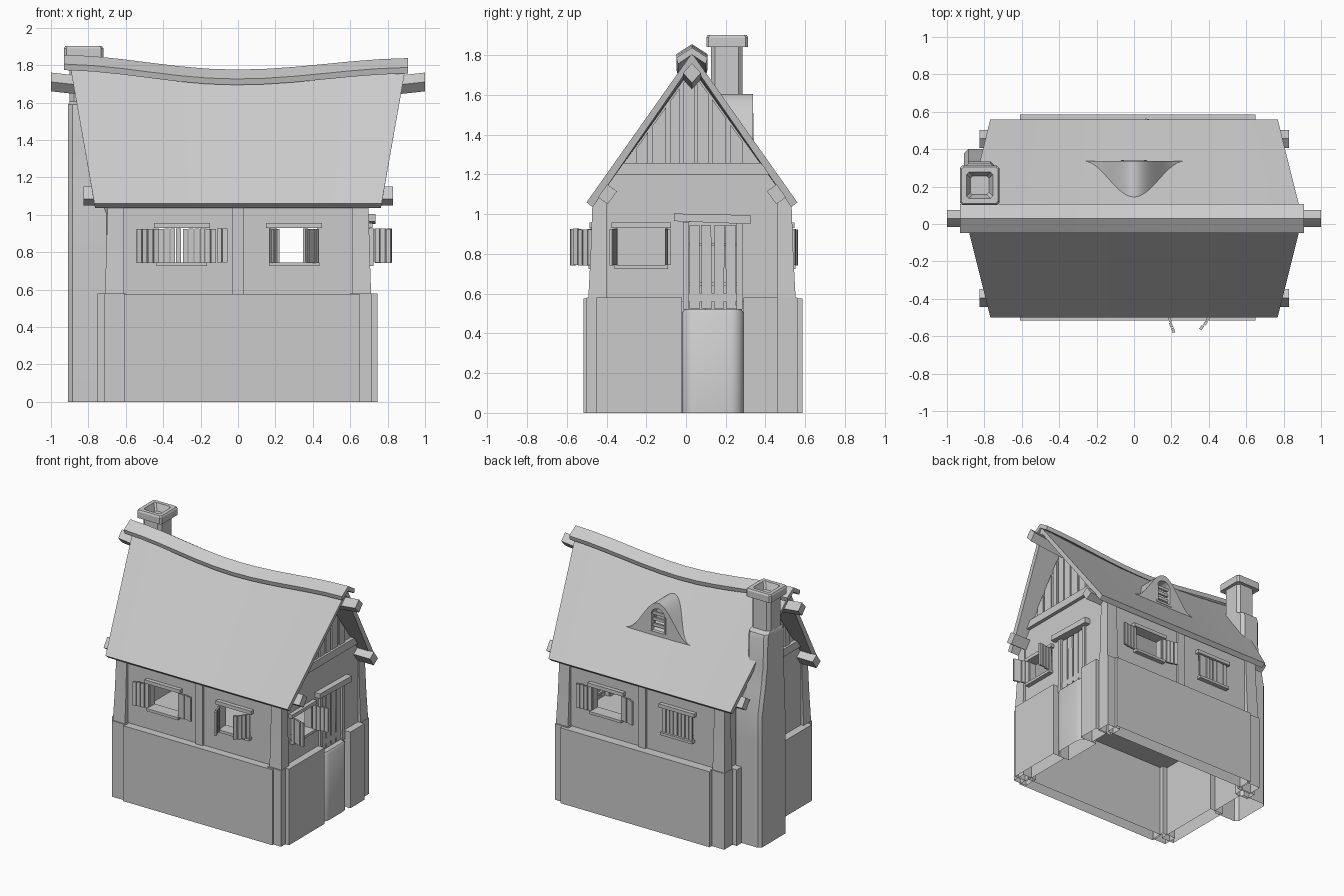
import bpy, bmesh, math, random
from mathutils import Matrix, Vector

if "Cube" in bpy.data.objects:
    bpy.data.objects.remove(bpy.data.objects["Cube"])
random.seed(4)
CY = 0.03          # the house axis in y
I = Matrix.Identity(4)


def loft(name, rings, M=I, smooth=False, bottom=True):
    """Skin a list of equal-length point rings and cap the ends."""
    bm = bmesh.new()
    vs = [[bm.verts.new(M @ Vector(p)) for p in r] for r in rings]
    n = len(vs[0])
    for a, b in zip(vs, vs[1:]):
        for i in range(n):
            bm.faces.new((a[i], a[(i + 1) % n], b[(i + 1) % n], b[i]))
    first = bm.faces.new(vs[0])
    bm.faces.new(vs[-1])
    bmesh.ops.recalc_face_normals(bm, faces=bm.faces)
    if not bottom:
        bmesh.ops.delete(bm, geom=[first], context='FACES_ONLY')
    me = bpy.data.meshes.new(name)
    bm.to_mesh(me)
    bm.free()
    ob = bpy.data.objects.new(name, me)
    bpy.context.collection.objects.link(ob)
    if smooth:
        bpy.ops.object.select_all(action='DESELECT')
        ob.select_set(True)
        bpy.context.view_layer.objects.active = ob
        bpy.ops.object.shade_smooth_by_angle(angle=math.radians(40))
    return ob


def rect(x0, x1, y0, y1, z):
    return [(x0, y0, z), (x1, y0, z), (x1, y1, z), (x0, y1, z)]


def octo(x0, x1, y0, y1, z, c):
    """Rectangle with cut corners."""
    return [(x0 + c, y0, z), (x1 - c, y0, z), (x1, y0 + c, z), (x1, y1 - c, z),
            (x1 - c, y1, z), (x0 + c, y1, z), (x0, y1 - c, z), (x0, y0 + c, z)]


def box(name, x0, x1, y0, y1, z0, z1, M=I, bottom=True):
    return loft(name, [rect(x0, x1, y0, y1, z0), rect(x0, x1, y0, y1, z1)], M, bottom=bottom)


def cut(ob, cutters):
    for c in cutters:
        m = ob.modifiers.new("cut", 'BOOLEAN')
        m.operation, m.solver, m.object = 'DIFFERENCE', 'EXACT', c
        bpy.context.view_layer.objects.active = ob
        bpy.ops.object.modifier_apply(modifier=m.name)
    for c in cutters:
        bpy.data.objects.remove(c)


def place(x, y, deg):
    return Matrix.Translation((x, y, 0)) @ Matrix.Rotation(math.radians(deg), 4, 'Z')


# stone base, open underneath: long slabs, gable slabs, corner stones
box("front_stone_slab", -.61, .65, -.515, -.42, 0, .575, bottom=False)
box("back_stone_slab", -.61, .65, .48, .585, 0, .575, bottom=False)
for y0, y1 in ((-.45, -.02), (.29, .46)):
    box("right_stone_slab", .64, .745, y0, y1, 0, .58, bottom=False)
for y0, y1 in ((-.45, .1), (.38, .46)):
    box("left_stone_slab", -.75, -.64, y0, y1, 0, .58, bottom=False)
for sx in (-1, 1):
    for sy in (-1, 1):
        xs, ys = sorted((sx * .6, sx * .715)), sorted((CY + sy * .42, CY + sy * .53))
        box("corner_stone", *xs, *ys, 0, .58, bottom=False)

        # tapered timber corner post
        def post(hx, hy, z):
            return rect(*sorted((sx * .61, sx * hx)), *sorted((CY + sy * .43, CY + sy * hy)), z)
        loft("corner_post", [post(.712, .522, .57), post(.704, .51, .8), post(.697, .5, 1.08)])

# door step with rounded vertical edges
step = []
for z, d in ((0, 0), (.505, 0), (.52, .012)):
    ring = [(.6, -.02 + d, z)]
    for cy, a0 in ((.05, -90), (.22, 0)):
        for k in range(6):
            a = math.radians(a0 + k * 18)
            ring.append((.665 + (.07 - d) * math.cos(a), cy + (.07 - d) * math.sin(a), z))
    step.append(ring + [(.6, .29 - d, z)])
loft("door_step", step, smooth=True, bottom=False)

# walls: hollow box with floor and openings
walls = box("walls", -.69, .69, CY - .485, CY + .485, .56, 1.06)
W = {"front_left": (place(-.3, -.455, 0), 168, 172), "front_right": (place(.3, -.455, 0), 72, 55),
     "back_left": (place(-.3, .515, 180), 0, 0), "back_right": (place(.3, .515, 180), 174, 166),
     "side": (place(.69, -.225, 90), 105, 98)}
cutters = [box("cut_inside", -.63, .63, CY - .425, CY + .425, .6, 1.5)]
cutters += [box("cut_window", -.125, .125, -.1, .1, .745, .93, M) for M, a, b in W.values()]
cutters.append(box("cut_door", .6, .8, .01, .26, .6, .96))
cut(walls, cutters)


# windows: lintel, sill and plank shutters
def window(name, M, left, right):
    box(name + "_lintel", -.15, .15, -.03, .03, .93, .957, M)
    box(name + "_sill", -.135, .135, -.035, .03, .725, .745, M)
    for s, ang in ((-1, left), (1, right)):
        H = M @ place(s * .125, -.012, s * ang)
        for k in range(4):
            x = sorted((-s * (.001 + k * .031), -s * (.027 + k * .031)))
            j, d = random.uniform(-.002, .002), .003 * (k % 2)
            box(name + "_shutter_plank", *x, -.008 + d, .006 + d, .743 + j, .925 + j, H)


for key, (M, a, b) in W.items():
    window(key + "_window", M, a, b)

# centre posts on the long walls
for sy in (-1, 1):
    box("centre_post", -.03, .03, *sorted((CY + sy * .44, CY + sy * .5)), .57, 1.07)

# door: frame and loose planks
loft("door_lintel", [[(x, -.06, .965), (x, .325, .95), (x, .325, .995), (x, -.06, 1.003)] for x in (.64, .735)])
for y in (-.015, .255):
    box("door_jamb", .64, .705, y, y + .03, .52, .96)
for k in range(4):
    y, j = .018 + k * .061, random.uniform(-.015, .015)
    loft("door_plank", [rect(.67, .69, y, y + .052, .525), rect(.67, .69, y + j, y + .05 + j, .945)])
for z in (.64, .84):
    box("door_batten", .655, .672, .012, .258, z, z + .015)

# gables: wall, tie beam and boards, mirrored to both ends
for s in (-1, 1):
    loft("gable_wall", [[(s * x, CY - .488, 1.055), (s * x, CY + .488, 1.055), (s * x, CY, 1.735)]
                        for x in (.63, .69)])
    loft("gable_beam", [[(s * x, CY - .39, 1.2), (s * x, CY + .39, 1.2),
                         (s * x, CY + .345, 1.258), (s * x, CY - .345, 1.258)] for x in (.66, .718)])
    for y, w in ((-.25, .03), (-.165, .035), (-.085, .022), (-.015, .03), (.055, .03), (.135, .035), (.225, .032)):
        top = lambda v: 1.72 - 1.39 * abs(v)
        loft("gable_board", [[(s * x, CY + y - w, 1.25), (s * x, CY + y + w, 1.25), (s * x, CY + y + w, top(y + w)),
                              (s * x, CY + y - w, top(y - w))] for x in (.68, .702)])

# roof: sagging ridge, ends leaning outwards
roof, cap, beam = [], [], []
for k in range(13):
    t = -1 + k / 6
    xe, xr, zr = .768 * t, .9 * t, 1.755 + .055 * t * t
    roof.append([(xe, CY - .53, 1.06), (xr, CY, zr), (xe, CY + .53, 1.06),
                 (xe - .004 * t, CY + .5, 1.035), (xr - .009 * t, CY, zr - .05), (xe - .004 * t, CY - .5, 1.035)])
    x = -.01 + .92 * t
    z = 1.776 + (.04 if t < 0 else .031) * (1 - math.cos(math.pi * min(1, abs(t) * .95)))
    cap.append([(x, CY - .078, z - .05), (x, CY, z), (x, CY + .078, z - .05),
                (x, CY + .07, z - .082), (x, CY, z - .035), (x, CY - .07, z - .082)])
    zb = 1.65 + .06 * t * t
    beam.append([(t, CY, zb - .05), (t, CY + .045, zb), (t, CY, zb + .05), (t, CY - .045, zb)])
loft("roof", roof)
loft("ridge_cap", cap)
loft("ridge_beam", beam)

# eave beams set square to the slope
for sy in (-1, 1):
    pts = [Vector((a, b)) for a, b in ((-.03, -.04), (.03, -.04), (.03, .04), (-.03, .04))]
    c, s_ = math.cos(.62), math.sin(.62)
    loft("eave_beam", [[(x, CY + sy * (.425 + p.x * c - p.y * s_), 1.1 + p.x * s_ + p.y * c) for p in pts]
                       for x in (-.825, .828)])

# eyebrow dormer: bell profile run back into the roof
bell = [(.27 * k / 14, 1.355 + .125 * (1 + math.cos(math.pi * k / 14))) for k in range(-14, 15)]
dormer = loft("dormer", [[(x, y, z) for x, z in bell] + [(.27, y, 1.335), (-.27, y, 1.335)]
                         for y in (.12, .338)], smooth=True)
arch = [(-.06, 1.38), (.06, 1.38)] + [(.06 * math.cos(a), 1.5 + .06 * math.sin(a))
                                      for a in [math.pi * k / 8 for k in range(9)]]
cut(dormer, [loft("cut_arch", [[(x, y, z) for x, z in arch] for y in (.27, .4)])])
for z in (1.41, 1.455, 1.5):
    box("dormer_slat", -.06, .06, .305, .32, z, z + .022)
for x in (-.066, .054):
    box("dormer_frame", x, x + .012, .3, .34, 1.38, 1.51)
box("dormer_sill", -.07, .07, .3, .342, 1.365, 1.382)

# chimney: broad foot, rounded shoulders, slim shaft
S = [(.075, .40, 0), (.075, .40, .8), (.08, .40, 1.0), (.09, .365, 1.18), (.1, .335, 1.36),
     (.1, .333, 1.56), (.105, .322, 1.59), (.12, .295, 1.602), (.125, .285, 1.605), (.125, .285, 1.85)]
loft("chimney", [octo(-.908 if z < 1.6 else -.9, -.68 if z < 1.1 else -.745, y0, y1, z, .022)
                 for y0, y1, z in S], smooth=True, bottom=False)
C = [(.105, 1.842), (.105, 1.89), (.098, 1.902), (.07, 1.902), (.05, 1.85)]
loft("chimney_cap", [octo(-.825 - h, -.825 + h, .207 - h, .207 + h, z, .012) for h, z in C])
